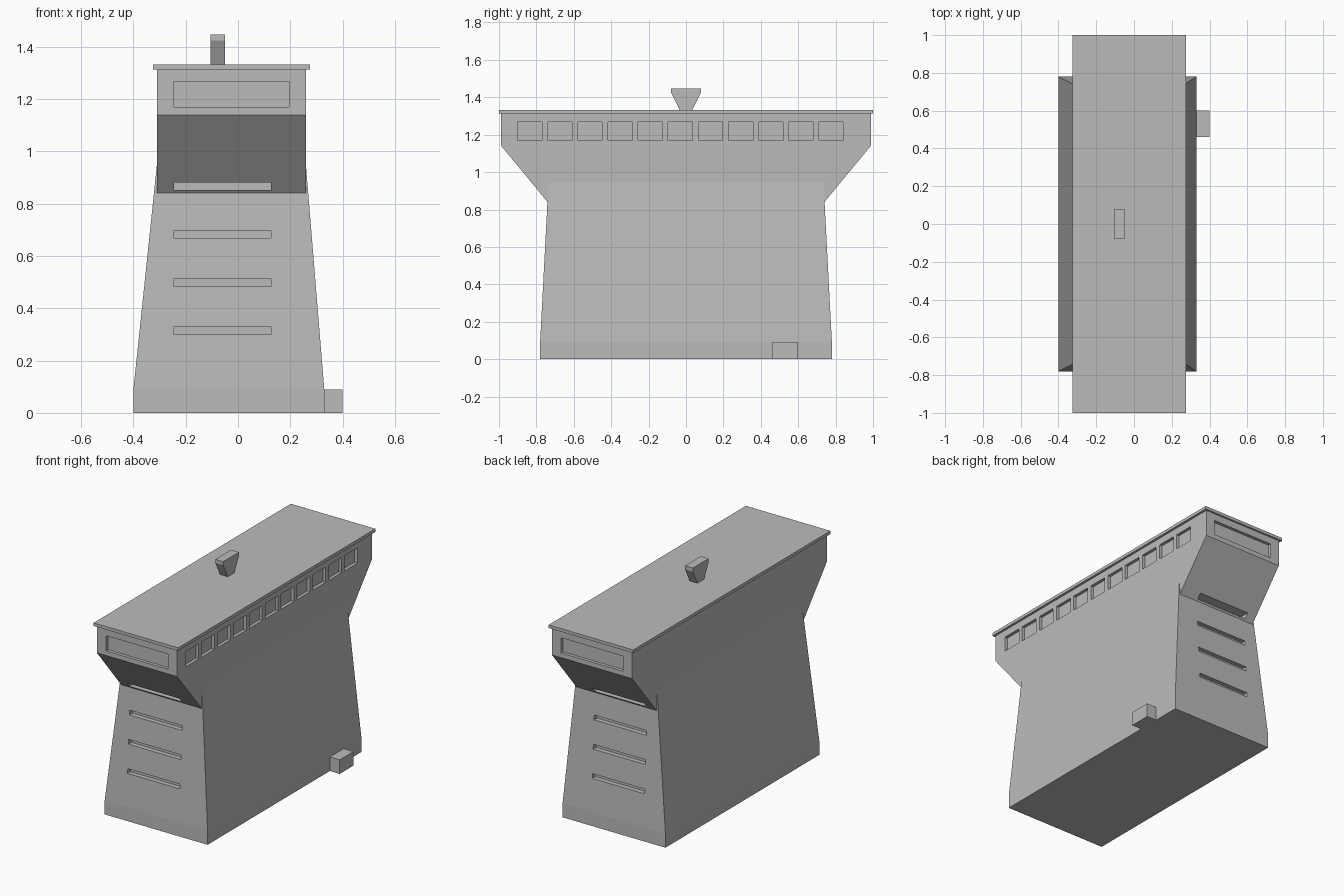
import bpy
import bmesh

default = bpy.data.objects.get("Cube")
if default:
    bpy.data.objects.remove(default, do_unlink=True)

# One flat grey for the whole tower
grey = bpy.data.materials.new("plain_grey")
grey.use_nodes = True
GREY = (0.5, 0.5, 0.5, 1)
grey.diffuse_color = GREY
grey.node_tree.nodes["Principled BSDF"].inputs["Base Color"].default_value = GREY


def finish(name, bm):
    bmesh.ops.recalc_face_normals(bm, faces=bm.faces)
    mesh = bpy.data.meshes.new(name)
    bm.to_mesh(mesh)
    bm.free()
    mesh.materials.append(grey)
    obj = bpy.data.objects.new(name, mesh)
    bpy.context.collection.objects.link(obj)
    return obj


def loft(name, sections):
    """Stack rectangles given as (x0, x1, y0, y1, z) into a closed solid."""
    bm = bmesh.new()
    rings = [[bm.verts.new(p) for p in
              ((a, c, z), (b, c, z), (b, d, z), (a, d, z))]
             for a, b, c, d, z in sections]
    for low, high in zip(rings, rings[1:]):
        for i in range(4):
            j = (i + 1) % 4
            bm.faces.new((low[i], low[j], high[j], high[i]))
    bm.faces.new(rings[0][::-1])
    bm.faces.new(rings[-1])
    return finish(name, bm)


def box(name, x0, x1, y0, y1, z0, z1):
    return loft(name, [(x0, x1, y0, y1, z0), (x0, x1, y0, y1, z1)])


def boolean(target, tool, operation):
    """Apply a boolean and discard the tool."""
    mod = target.modifiers.new(operation, "BOOLEAN")
    mod.operation, mod.solver, mod.object = operation, "EXACT", tool
    bpy.context.view_layer.update()
    result = bpy.data.meshes.new_from_object(
        target.evaluated_get(bpy.context.evaluated_depsgraph_get()))
    target.modifiers.clear()
    target.data = result
    bpy.data.objects.remove(tool, do_unlink=True)


# Tapered lower walls on a straight plinth
body = loft("tower_body", [(-0.40, 0.33, -0.78, 0.78, 0),
                           (-0.40, 0.33, -0.78, 0.78, 0.09),
                           (-0.308, 0.258, -0.734, 0.734, 0.97)])

# Upper cabin with overhanging ends
cabin = loft("upper_cabin", [(-0.31, 0.26, -0.707, 0.707, 0.80),
                             (-0.31, 0.26, -0.988, 0.988, 1.14),
                             (-0.31, 0.26, -0.988, 0.988, 1.315)])
boolean(body, cabin, "UNION")

# Recessed end windows and ventilation slots, both ends
for side in (-1, 1):
    ys = sorted((side * 0.968, side * 1.1))
    boolean(body, box("end_window_cutter", -0.245, 0.195, *ys, 1.17, 1.267), "DIFFERENCE")
    for i in range(4):
        z = 0.30 + i * 0.184
        wall = 0.78 - (z - 0.09) * 0.052
        ys = sorted((side * (wall - 0.03), side * 0.9))
        boolean(body, box("slot_cutter", -0.245, 0.127, *ys, z, z + 0.03), "DIFFERENCE")

# Row of recessed windows on the left wall
for i in range(11):
    y = -0.90 + i * 0.161
    boolean(body, box("side_window_cutter", 0.24, 0.4, y, y + 0.13, 1.17, 1.267), "DIFFERENCE")

# Roof slab, flared chimney and step beside the wall
box("roof_slab", -0.325, 0.275, -1, 1, 1.313, 1.333)
loft("chimney", [(-0.105, -0.049, -0.032, 0.032, 1.33),
                 (-0.105, -0.049, -0.08, 0.08, 1.425),
                 (-0.105, -0.049, -0.08, 0.08, 1.448)])
box("side_step", 0.325, 0.40, 0.46, 0.60, 0, 0.09)
